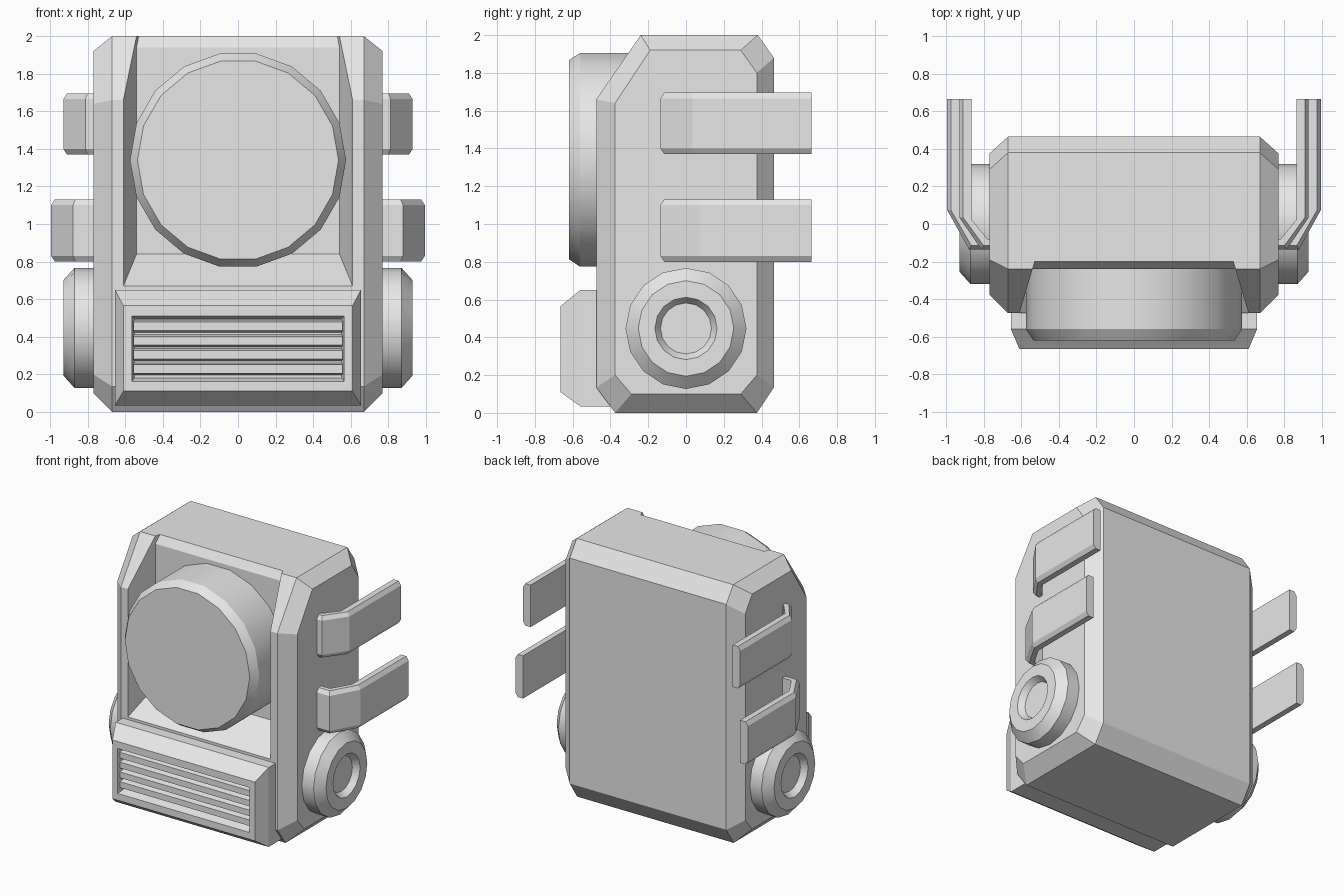
import bpy
import bmesh
from math import pi, sin, cos, radians

cube = bpy.data.objects.get("Cube")
if cube:
    bpy.data.objects.remove(cube, do_unlink=True)

GREY = bpy.data.materials.new("plain grey")
GREY.use_nodes = True
GREY.diffuse_color = (0.8, 0.8, 0.8, 1)
for node in GREY.node_tree.nodes:
    if node.type == 'BSDF_PRINCIPLED':
        node.inputs["Base Color"].default_value = (0.8, 0.8, 0.8, 1)


def loft(name, rings, smooth=False):
    """Skin a list of equal-length rings of points and cap both ends."""
    bm = bmesh.new()
    loops = [[bm.verts.new(p) for p in ring] for ring in rings]
    for a, b in zip(loops, loops[1:]):
        n = len(a)
        for i in range(n):
            j = (i + 1) % n
            bm.faces.new((a[i], a[j], b[j], b[i]))
    bm.faces.new(loops[0])
    bm.faces.new(loops[-1])
    bmesh.ops.recalc_face_normals(bm, faces=bm.faces[:])
    mesh = bpy.data.meshes.new(name)
    bm.to_mesh(mesh)
    bm.free()
    mesh.materials.append(GREY)
    obj = bpy.data.objects.new(name, mesh)
    bpy.context.collection.objects.link(obj)
    if smooth:
        select(obj)
        bpy.ops.object.shade_smooth_by_angle(angle=radians(30))
    return obj


def select(obj):
    bpy.ops.object.select_all(action='DESELECT')
    obj.select_set(True)
    bpy.context.view_layer.objects.active = obj


def circle(r, n, turn=0.0):
    return [(r * cos(2 * pi * i / n + turn), r * sin(2 * pi * i / n + turn))
            for i in range(n)]


# Body: side profile with chamfered flanks
outer = [(-.375, 0), (.375, 0), (.465, .135), (.465, 1.88),
         (.38, 2), (-.24, 2), (-.475, 1.66), (-.475, .135)]
inner = [(-.29, .1), (.29, .1), (.375, .2), (.375, 1.8),
         (.29, 1.92), (-.19, 1.92), (-.375, 1.64), (-.375, .2)]
sections = [(-.77, inner), (-.67, outer), (.67, outer), (.77, inner)]
body = loft("body", [[(x, y, z) for y, z in prof] for x, prof in sections])

# Tapered recess in the front of the body
cut_profile = [(-.24, .84), (-.24, 1.94), (-.187, 2.02), (-.6, 2.02), (-.6, .58)]
cutter = loft("recess_cutter",
              [[(s * (.54 + .298 * (-.24 - y)), y, z) for y, z in cut_profile]
               for s in (-1, 1)])
cutter.hide_render = True
mod = body.modifiers.new("recess", 'BOOLEAN')
mod.operation = 'DIFFERENCE'
mod.solver = 'EXACT'
mod.object = cutter
select(body)
bpy.ops.object.modifier_apply(modifier=mod.name)
bpy.data.objects.remove(cutter, do_unlink=True)

# Large round front drum
loft("front_drum",
     [[(u, y, 1.34 + v) for u, v in circle(r, 18)]
      for y, r in ((-.22, .575), (-.56, .575), (-.62, .535))], smooth=True)

# Grille housing with a sunken panel
housing = [(-.35, .655, .035, .65), (-.56, .655, .035, .65),
           (-.665, .61, .11, .565), (-.665, .565, .163, .51),
           (-.605, .55, .18, .495)]
loft("grille_housing",
     [[(-w, y, lo), (w, y, lo), (w, y, hi), (-w, y, hi)]
      for y, w, lo, hi in housing])

# Horizontal slats
for i in range(4):
    z = .228 + i * .0757
    prof = [(-.6, -.034), (-.65, -.023), (-.65, .023), (-.6, .034)]
    loft(f"grille_slat_{i + 1}",
         [[(x, y, z + dz) for y, dz in prof] for x in (-.555, .555)])

# Side knobs and bent side clips
knob = [(.74, .32), (.87, .32), (.93, .253), (.93, .165), (.885, .135)]


def clip(name, side, x, z0, z1, bend):
    """Bent strap with chamfered outer edges; x is its outermost reach."""
    def ring(z, c):
        pts = [(x - c, .665), (x - c, bend), (x - .117 - c * .6, -.135 + c),
               (.74, -.135 + c), (.74, -.08), (x - .15, -.08),
               (x - .065, bend - .01), (x - .065, .665)]
        return [(side * px, py, z) for px, py in pts]
    loft(name, [ring(z0, .02), ring(z0 + .03, 0), ring(z1 - .03, 0), ring(z1, .02)])


for label, side in (("left", 1), ("right", -1)):
    loft(f"{label}_knob",
         [[(side * x, u, .447 + v) for u, v in circle(r, 16)] for x, r in knob],
         smooth=True)
    clip(f"{label}_upper_clip", side, .93, 1.37, 1.695, .035)
    clip(f"{label}_lower_clip", side, .995, .8, 1.13, .075)
